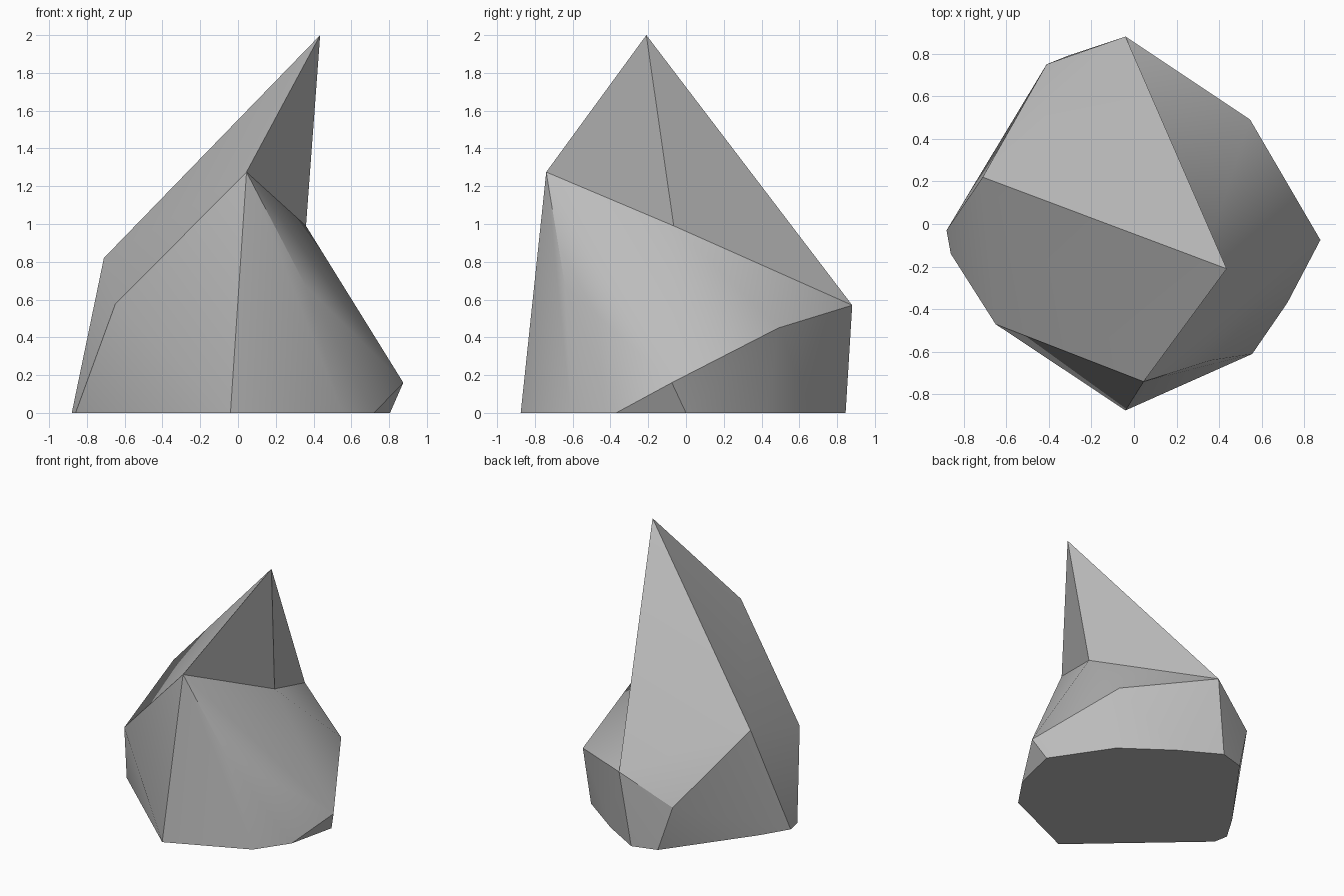
import bpy, bmesh, math

cube = bpy.data.objects.get("Cube")
if cube:
    bpy.data.objects.remove(cube, do_unlink=True)

# Outline of the rock's flat underside
base_ring = [(-0.04, -0.875), (0.555, -0.61), (0.72, -0.37), (0.805, 0.0),
             (0.52, 0.425), (0.175, 0.675), (-0.12, 0.845), (-0.31, 0.79),
             (-0.76, 0.17), (-0.88, -0.03), (-0.86, -0.14)]

# Chipped corners on the flanks
flank_corners = [(-0.65, -0.47, 0.575), (0.36, -0.64, 0.67), (0.875, -0.075, 0.16),
                 (0.545, 0.49, 0.45), (-0.41, 0.75, 0.34)]

# Shoulder corners from which the peak rises, and the peak itself
shoulder = [(0.045, -0.74, 1.275), (0.36, -0.065, 0.99),
            (-0.04, 0.88, 0.57), (-0.71, 0.22, 0.82)]
peak = (0.435, -0.21, 2.0)


def grey_stone():
    mat = bpy.data.materials.new("grey_stone")
    colour = (0.5, 0.5, 0.5, 1)
    mat.use_nodes = True
    mat.diffuse_color = colour
    shader = next(n for n in mat.node_tree.nodes if n.type == 'BSDF_PRINCIPLED')
    shader.inputs["Base Color"].default_value = colour
    return mat


# Boulder body: wrap the corners in a tight faceted skin
bm = bmesh.new()
for x, y in base_ring:
    bm.verts.new((x, y, 0))
for corner in flank_corners:
    bm.verts.new(corner)
rim = [bm.verts.new(corner) for corner in shoulder]
bmesh.ops.convex_hull(bm, input=bm.verts[:])

# Peak: open the skin between the shoulders and fan it up to the tip
top_faces = [f for f in bm.faces if all(v in rim for v in f.verts)]
bmesh.ops.delete(bm, geom=top_faces, context='FACES')
tip = bm.verts.new(peak)
for i, corner in enumerate(rim):
    bm.faces.new((corner, rim[(i + 1) % len(rim)], tip))

# Tidy: one flat underside, outward normals
underside = [f for f in bm.faces if all(v.co.z < 0.001 for v in f.verts)]
if len(underside) > 1:
    bmesh.ops.dissolve_faces(bm, faces=underside)
bmesh.ops.recalc_face_normals(bm, faces=bm.faces[:])

mesh = bpy.data.meshes.new("pointed_rock")
bm.to_mesh(mesh)
bm.free()
mesh.materials.append(grey_stone())
rock = bpy.data.objects.new("pointed_rock", mesh)
bpy.context.collection.objects.link(rock)

# Soft facets with crisp ridges
bpy.ops.object.select_all(action='DESELECT')
rock.select_set(True)
bpy.context.view_layer.objects.active = rock
bpy.ops.object.shade_smooth_by_angle(angle=math.radians(30))
